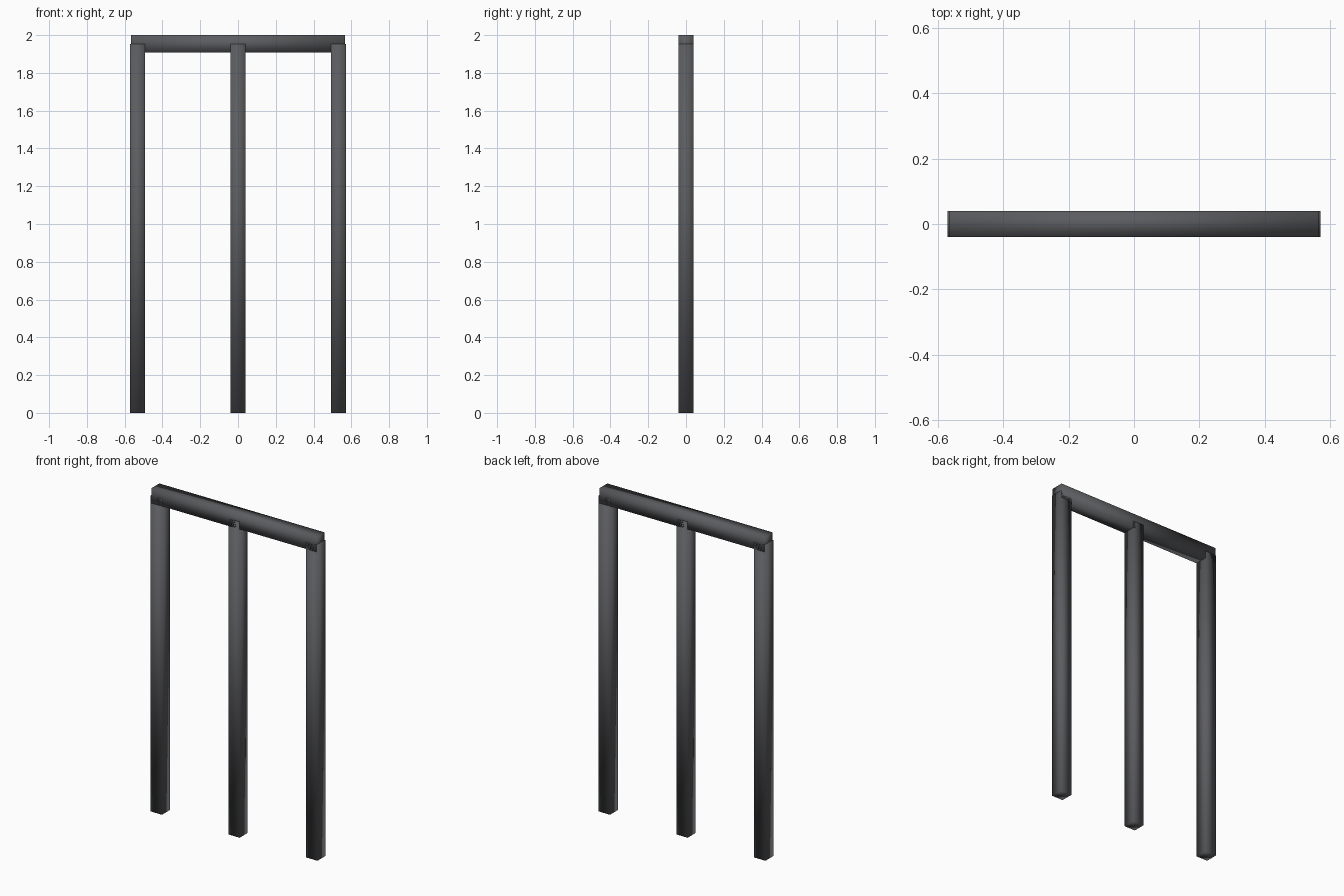
import bpy

if "Cube" in bpy.data.objects:
    bpy.data.objects.remove(bpy.data.objects["Cube"])

# Dark metal shared by every bar
metal = bpy.data.materials.new("dark_metal")
metal.diffuse_color = (0.105, 0.107, 0.115, 1.0)
metal.use_nodes = True
metal.node_tree.nodes["Principled BSDF"].inputs["Base Color"].default_value = metal.diffuse_color


def bar(name, center, size):
    """Box with smooth-shaded faces, given centre and full size."""
    bpy.ops.mesh.primitive_cube_add(size=1, location=center)
    ob = bpy.context.object
    ob.name = name
    ob.scale = size
    bpy.ops.object.transform_apply(location=False, rotation=False, scale=True)
    bpy.ops.object.shade_smooth()
    ob.data.materials.append(metal)
    return ob


THICK = 0.078
POST_H = 1.954
BEAM_BOTTOM = 1.908
POST_X = 0.532

# Three upright posts
for name, x in (("left_post", -POST_X), ("middle_post", 0), ("right_post", POST_X)):
    bar(name, (x, 0, POST_H / 2), (THICK, THICK, POST_H))

# Top beam overlapping the post tops
bar("top_beam", (0, 0, (BEAM_BOTTOM + 2) / 2), (1.132, THICK, 2 - BEAM_BOTTOM))
